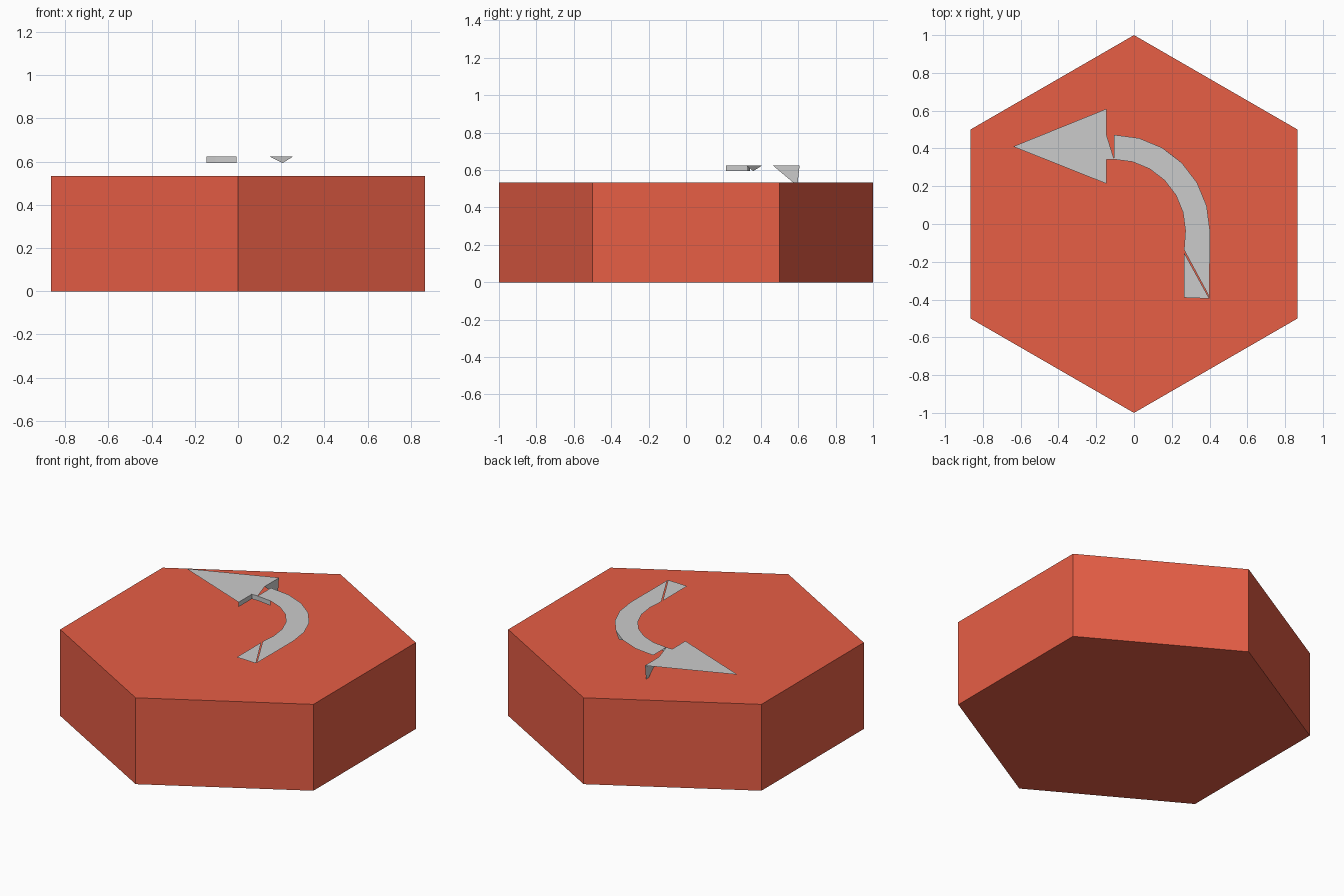
import bpy, bmesh
from math import sin, cos, radians

if "Cube" in bpy.data.objects:
    bpy.data.objects.remove(bpy.data.objects["Cube"])

H = 0.534            # tile height
TOP, LOW = 0.623, 0.594   # arrow sheet and lower edge of its side walls


def material(name, color):
    m = bpy.data.materials.new(name)
    m.diffuse_color = color
    m.use_nodes = True
    m.node_tree.nodes["Principled BSDF"].inputs["Base Color"].default_value = m.diffuse_color
    return m


def build_mesh(name, faces):
    bm = bmesh.new()
    for pts in faces:
        bm.faces.new([bm.verts.new(p) for p in pts])
    bmesh.ops.remove_doubles(bm, verts=bm.verts, dist=0.0005)
    me = bpy.data.meshes.new(name)
    bm.to_mesh(me)
    bm.free()
    ob = bpy.data.objects.new(name, me)
    bpy.context.collection.objects.link(ob)
    return ob


def flat(*pts):
    return [(x, y, TOP) for x, y in pts]


def at(p, z):
    return (p[0], p[1], z)


def wall(a, b):
    return [at(a, LOW), at(b, LOW), at(b, TOP), at(a, TOP)]


# Hexagonal tile, corners on the y axis
bpy.ops.mesh.primitive_cylinder_add(vertices=6, radius=1, depth=H, location=(0, 0, H / 2))
tile = bpy.context.object
tile.name = "hex_tile"
tile.data.materials.append(material("tile_red", (0.80, 0.112, 0.06, 1)))

# Curved arrow shaft: quarter ring in 15 degree steps
CX, CY = -0.105, -0.035


def ring(r):
    return [(CX + r * sin(radians(15 * i)), CY + r * cos(radians(15 * i))) for i in range(7)]


inner, outer = ring(0.377), ring(0.507)
shaft = [flat(outer[i], inner[i], inner[i + 1], outer[i + 1]) for i in range(6)]

# Straight tail, split by a thin open sliver
shaft.append(flat(outer[6], inner[6], (0.265, -0.137), (0.388, -0.365), (0.4, -0.395)))
shaft.append(flat((0.265, -0.152), (0.265, -0.39), (0.4, -0.395), (0.386, -0.372)))

# Remaining side walls of the shaft
shaft.append(wall(inner[0], inner[1]))
mid = (0.207, 0.360)
shaft.append([at(outer[3], TOP), at(mid, LOW), at(outer[2], TOP)])
build_mesh("arrow_shaft", shaft)

# Arrow head with its broken neck and back walls
NX = -0.145
head = [
    flat((-0.64, 0.41), (NX, 0.213), (NX, 0.342), (NX, 0.47), (NX, 0.61)),
    flat((NX, 0.342), inner[0], (NX, 0.47)),
    wall((NX, 0.213), (NX, 0.342)),
    wall((NX, 0.342), inner[0]),
    [(NX, 0.466, TOP), (NX, 0.595, 0.515), (NX, 0.607, TOP)],
]
build_mesh("arrow_head", head)
